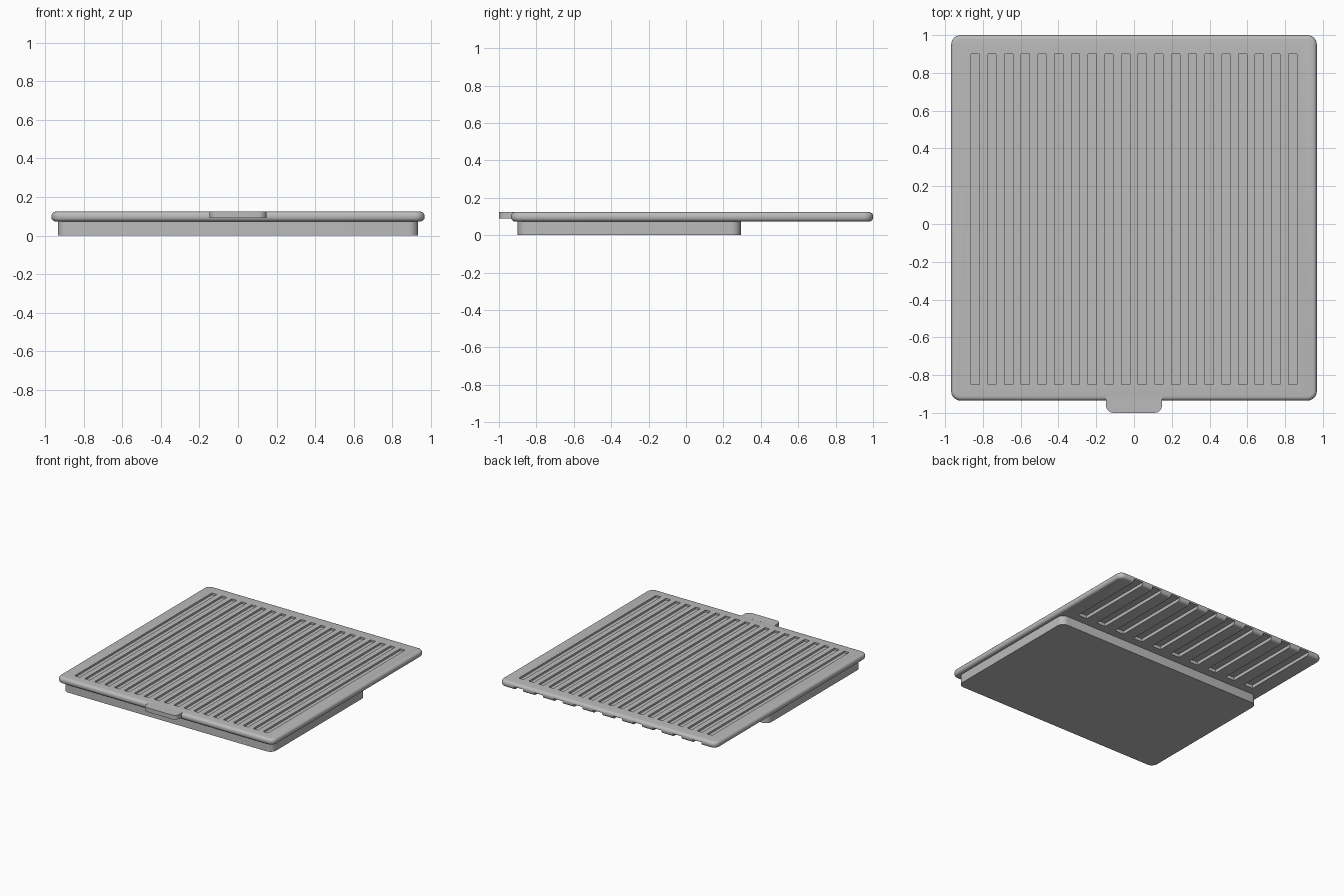
import bpy, bmesh, math

if "Cube" in bpy.data.objects:
    bpy.data.objects.remove(bpy.data.objects["Cube"])

grey = bpy.data.materials.new("mid grey")
grey.diffuse_color = (0.5, 0.5, 0.5, 1)
grey.use_nodes = True
grey.node_tree.nodes["Principled BSDF"].inputs["Base Color"].default_value = grey.diffuse_color


def outline(x0, x1, y0, y1, radii, steps=6):
    """Rounded rectangle; radii in order front-left, front-right, back-right, back-left."""
    corners = [(x0, y0, 1, 1), (x1, y0, -1, 1), (x1, y1, -1, -1), (x0, y1, 1, -1)]
    pts = []
    for i, ((cx, cy, sx, sy), r) in enumerate(zip(corners, radii)):
        for k in range(steps + 1 if r > 0 else 1):
            a = math.pi + math.pi / 2 * (i + k / steps)
            pts.append((cx + r * (sx + math.cos(a)), cy + r * (sy + math.sin(a)))
                       if r > 0 else (cx, cy))
    return pts


def add_slab(bm, box, z0, z1, radii=(0, 0, 0, 0), edge=0.0):
    """Closed slab whose upper and lower rims are rounded by edge."""
    x0, x1, y0, y1 = box
    profile = [(0, z0), (0, z1)]
    if edge:
        arc = [math.pi / 2 * k / 5 for k in range(6)]
        low = [(edge * (1 - math.sin(a)), z0 + edge * (1 - math.cos(a))) for a in arc]
        profile = low + [(d, z0 + z1 - z) for d, z in reversed(low)]
    rings = []
    for d, z in profile:
        pts = outline(x0 + d, x1 - d, y0 + d, y1 - d, [max(r - d, 0) for r in radii])
        rings.append([bm.verts.new((x, y, z)) for x, y in pts])
    n = len(rings[0])
    for a, b in zip(rings, rings[1:]):
        for i in range(n):
            j = (i + 1) % n
            bm.faces.new((a[i], a[j], b[j], b[i]))
    bm.faces.new(rings[0][::-1])
    bm.faces.new(rings[-1])


def make(name, slabs):
    bm = bmesh.new()
    for s in slabs:
        add_slab(bm, **s)
    bmesh.ops.recalc_face_normals(bm, faces=bm.faces)
    mesh = bpy.data.meshes.new(name)
    bm.to_mesh(mesh)
    bm.free()
    obj = bpy.data.objects.new(name, mesh)
    bpy.context.collection.objects.link(obj)
    mesh.materials.append(grey)
    return obj


def activate(obj):
    bpy.ops.object.select_all(action='DESELECT')
    obj.select_set(True)
    bpy.context.view_layer.objects.active = obj


def cut(target, slabs):
    cutter = make("cutter", slabs)
    cutter.hide_render = True
    mod = target.modifiers.new("cut", 'BOOLEAN')
    mod.operation, mod.solver, mod.object = 'DIFFERENCE', 'EXACT', cutter
    activate(target)
    bpy.ops.object.modifier_apply(modifier=mod.name)
    bpy.data.objects.remove(cutter, do_unlink=True)


# Main plate with rounded rim
plate = make("top_plate", [dict(box=(-0.968, 0.968, -0.935, 1.0), z0=0.073, z1=0.124,
                                radii=(0.05,) * 4, edge=0.022)])

# Long grooves in the upper face
pitch = 0.0885
grooves = []
for i in range(20):
    x = (i - 9.5) * pitch
    grooves.append(dict(box=(x - 0.022, x + 0.022, -0.85, 0.9), z0=0.109, z1=0.2))
cut(plate, grooves)

# Channels under the overhang, open at the back edge
channels = []
for i in range(10):
    x = (i - 4.5) * 2 * pitch
    channels.append(dict(box=(x - 0.04, x + 0.04, 0.36, 1.1), z0=0.0, z1=0.099))
cut(plate, channels)

# Lower body set back under the front of the plate
body = make("lower_body", [dict(box=(-0.935, 0.935, -0.9, 0.293), z0=0.0, z1=0.08,
                                radii=(0.05,) * 4)])

# Front pull tab
tab = make("front_tab", [dict(box=(-0.148, 0.148, -1.0, -0.914), z0=0.09, z1=0.124,
                              radii=(0.04, 0.04, 0, 0))])

for part in (plate, body, tab):
    activate(part)
    bpy.ops.object.shade_smooth_by_angle(angle=math.radians(35))
